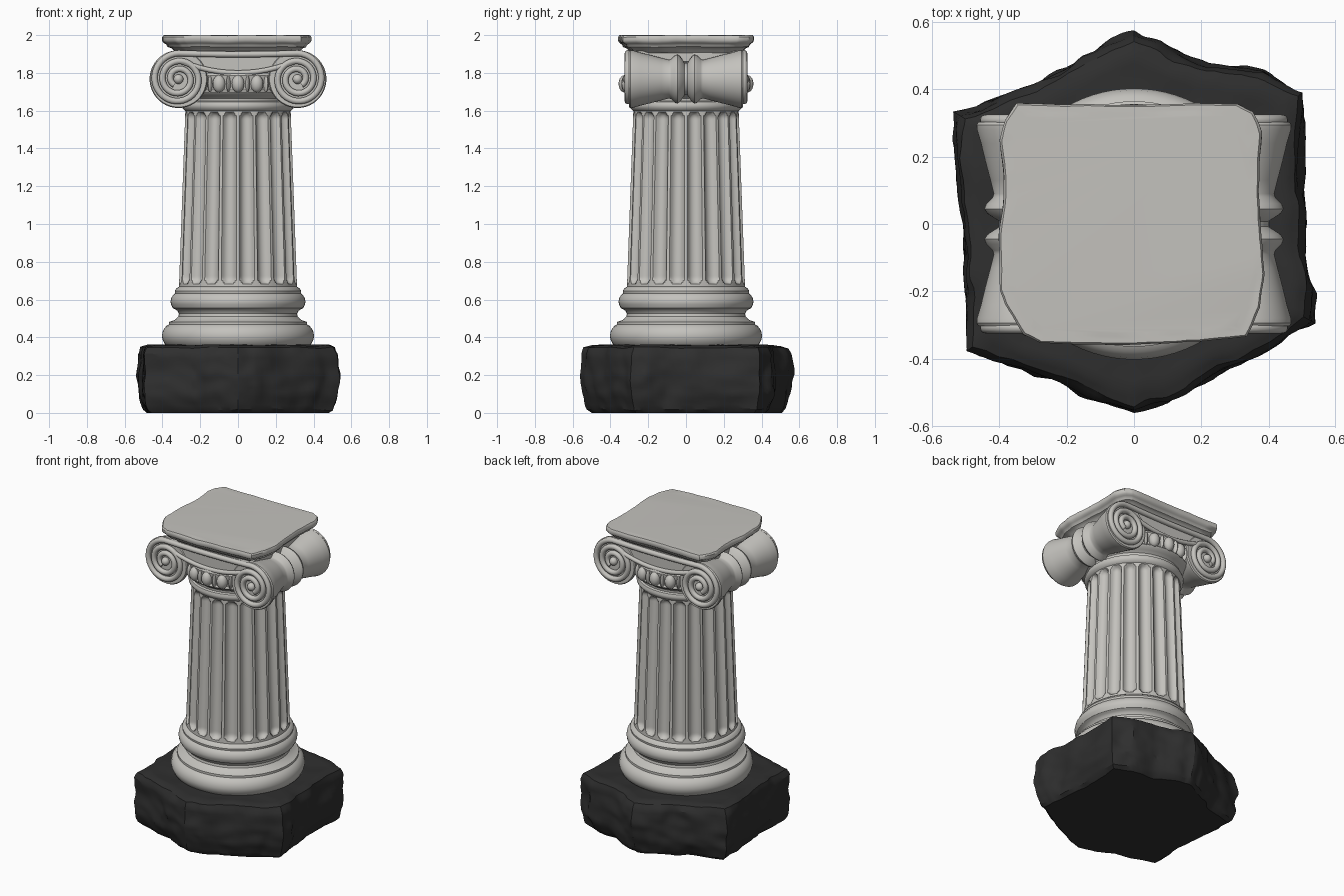
import bpy, bmesh, math
from math import sin, cos, pi, sqrt
from mathutils import Vector, noise

if "Cube" in bpy.data.objects:
    bpy.data.objects.remove(bpy.data.objects["Cube"])


def material(name, rgb):
    m = bpy.data.materials.new(name)
    m.diffuse_color = (*rgb, 1)
    m.use_nodes = True
    m.node_tree.nodes["Principled BSDF"].inputs["Base Color"].default_value = m.diffuse_color
    return m


STONE = material("pale_stone", (0.55, 0.54, 0.51))
ROCK = material("dark_rock", (0.028, 0.028, 0.028))


def finish(name, bm, mat, angle=35):
    bmesh.ops.recalc_face_normals(bm, faces=bm.faces)
    me = bpy.data.meshes.new(name)
    bm.to_mesh(me)
    bm.free()
    me.materials.append(mat)
    ob = bpy.data.objects.new(name, me)
    bpy.context.collection.objects.link(ob)
    bpy.ops.object.select_all(action='DESELECT')
    ob.select_set(True)
    bpy.context.view_layer.objects.active = ob
    bpy.ops.object.shade_smooth_by_angle(angle=math.radians(angle))
    return ob


def skin(name, rings, mat, angle=35):
    """Join closed rings of points with quads and cap both ends."""
    bm = bmesh.new()
    rows = [[bm.verts.new(p) for p in r] for r in rings]
    n = len(rows[0])
    for a, b in zip(rows, rows[1:]):
        for i in range(n):
            j = (i + 1) % n
            bm.faces.new((a[i], a[j], b[j], b[i]))
    bm.faces.new(rows[0])
    bm.faces.new(rows[-1])
    return finish(name, bm, mat, angle)


def lathe(name, profile, mat, n=80):
    """Revolve (radius, height) pairs about z."""
    rings = [[(r * cos(2 * pi * i / n), r * sin(2 * pi * i / n), z) for i in range(n)]
             for r, z in profile]
    return skin(name, rings, mat)


def slab(name, outline, levels, mat, amp, freq, zstep, sub, angle):
    """Rough stone slab: outline scaled at each (scale, z) level, with noise."""
    pts = []
    for a, b in zip(outline, outline[1:] + outline[:1]):
        pts += [Vector(a).lerp(Vector(b), k / sub) for k in range(sub)]
    full = []
    for (s0, z0), (s1, z1) in zip(levels, levels[1:]):
        k = max(1, round(max(abs(z1 - z0), abs(s1 - s0) * 0.4) / zstep))
        full += [(s0 + (s1 - s0) * i / k, z0 + (z1 - z0) * i / k) for i in range(k)]
    full.append(levels[-1])
    zmin, zmax = levels[0][1], levels[-1][1]
    rings = []
    for s, z in full:
        ring = []
        for p in pts:
            v = Vector((p.x * s, p.y * s, z))
            d = noise.noise(v * freq) + 0.5 * noise.noise(v * freq * 2.3) \
                - 0.8 * abs(noise.noise(v * freq * 0.8 + Vector((7, 3, 1))))
            f = 1 + amp * d
            dz = 0 if z in (zmin, zmax) else amp * 0.3 * noise.noise(v * freq + Vector((0, 9, 4)))
            ring.append((v.x * f, v.y * f, min(zmax, max(zmin, z + dz))))
        rings.append(ring)
    return skin(name, rings, mat, angle)


# Rough dark rock plinth
rock = [(0, .56), (.08, .54), (.22, .47), (.38, .45), (.5, .39), (.5, .1), (.505, -.1),
        (.53, -.2), (.53, -.29), (.42, -.36), (.26, -.44), (.1, -.53), (0, -.56),
        (-.1, -.53), (-.22, -.47), (-.25, -.46), (-.5, -.38), (-.5, -.2), (-.51, 0),
        (-.53, .2), (-.53, .33), (-.35, .39), (-.2, .46), (-.1, .52)]
slab("rock_plinth", rock, [(.5, 0), (.91, 0), (.95, .02), (1, .1), (1.01, .2), (1.0, .31),
     (.97, .345), (.9, .358), (.55, .362)], ROCK, .035, 7, .018, 6, 28)

# Moulded column base
lathe("column_base", [(.3, .34), (.37, .35), (.388, .365), (.4, .39), (.403, .41), (.397, .437),
      (.38, .46), (.365, .468), (.365, .482), (.335, .492), (.316, .51), (.313, .525),
      (.32, .54), (.332, .548), (.345, .555), (.355, .575), (.357, .59), (.353, .61),
      (.34, .628), (.333, .632), (.335, .645), (.327, .658), (.313, .668), (.2, .67)], STONE)

# Fluted shaft: grooves with rounded ends
FLUTES, COLS = 20, 12
Z0, Z1, R0, R1 = .655, 1.62, .313, .278
zs = [Z0 + (.09 * i / 10) for i in range(10)]
zs += [.745 + (1.53 - .745) * i / 10 for i in range(10)]
zs += [1.53 + .09 * i / 10 for i in range(11)]
rings = []
for z in zs:
    base = R0 + (R1 - R0) * (z - Z0) / (Z1 - Z0)
    w = max(0, .72 - z, z - 1.555) / .037
    ring = []
    for i in range(FLUTES * COLS):
        t = ((i % COLS) / COLS * 2 - 1) / .76
        r = base - .03 * sqrt(max(0, 1 - t * t - w * w))
        a = 2 * pi * i / (FLUTES * COLS)
        ring.append((r * cos(a), r * sin(a), z))
    rings.append(ring)
skin("fluted_shaft", rings, STONE, 40)

# Neck ring and rounded cushion below the scrolls
lathe("capital_neck", [(.26, 1.59), (.282, 1.6), (.295, 1.615), (.298, 1.63), (.292, 1.645),
      (.28, 1.65), (.282, 1.665), (.3, 1.68), (.322, 1.69), (.328, 1.7), (.318, 1.71),
      (.322, 1.75), (.328, 1.785), (.32, 1.8), (.29, 1.81), (.28, 1.9)], STONE)

# Egg and dart carving on the front and back
bm = bmesh.new()


def bead(angle, radius, size):
    new = bmesh.ops.create_uvsphere(bm, u_segments=14, v_segments=10, radius=1)['verts']
    for v in new:
        x, y, z = v.co.x * size[0], v.co.y * size[1], v.co.z * size[2]
        y += radius
        v.co = (x * cos(angle) - y * sin(angle), x * sin(angle) + y * cos(angle), z + 1.742)


for side in (0, pi):
    for k in range(-2, 3):
        bead(side + k * pi / 10, .325, (.034, .032, .046))
    for k in range(-3, 3):
        bead(side + (k + .5) * pi / 10, .325, (.011, .022, .045))
finish("egg_and_dart", bm, STONE)

# Scroll bolsters, pinched at the middle with a double band
CX, CZ = .315, 1.767
half = [(.02, .303), (.148, .303), (.153, .295), (.152, .28), (.14, .24), (.128, .19),
        (.112, .13), (.102, .09), (.106, .078), (.124, .06), (.13, .045), (.12, .03), (.085, .008)]
prof = half + [(r, -y) for r, y in reversed(half)]
for name, x in (("bolster_left", -CX), ("bolster_right", CX)):
    ob = lathe(name, prof, STONE, 64)
    ob.rotation_euler.x = pi / 2
    ob.location = (x, 0, CZ)

# Scroll body joining the bolsters, with a sagging lower edge


def sag(x):
    return 1.8 + .06 * (x / .3) ** 2


xs = [-.3 + .05 * i for i in range(13)]
outline = [(x, sag(x)) for x in xs] + [(.3, 1.915), (-.3, 1.915)]
skin("scroll_body", [[(x, y, z) for x, z in outline] for y in (-.297, .297)], STONE)


# Raised scroll rims and the eyes
def tube(name, pts, depth):
    cu = bpy.data.curves.new(name, 'CURVE')
    cu.dimensions = '3D'
    cu.bevel_depth = depth
    cu.bevel_resolution = 3
    cu.use_fill_caps = True
    sp = cu.splines.new('POLY')
    sp.points.add(len(pts) - 1)
    for q, p in zip(sp.points, pts):
        q.co = (*p, 1)
    cu.materials.append(STONE)
    bpy.context.collection.objects.link(bpy.data.objects.new(name, cu))


spiral = []
for i in range(91):
    t = i / 90
    a = pi / 2 - t * 2.4 * 2 * pi
    r = .137 - .1 * t
    spiral.append((CX + r * cos(a), CZ + r * sin(a)))
for side, y in (("front", -.308), ("back", .308)):
    rim = [(-x, y, z) for x, z in reversed(spiral)]
    rim += [(x, y, 1.898 + .06 * x * x) for x in (-.2, -.1, 0, .1, .2)]
    rim += [(x, y, z) for x, z in spiral]
    tube(side + "_scroll_rim", rim, .017)
    tube(side + "_lower_rim", [(x, y, sag(x)) for x in xs], .014)
    bm = bmesh.new()
    for x in (-CX, CX):
        new = bmesh.ops.create_uvsphere(bm, u_segments=16, v_segments=10, radius=.026)['verts']
        bmesh.ops.translate(bm, verts=new, vec=(x, y, CZ))
    finish(side + "_scroll_eyes", bm, STONE)

# Worn top slab
top = [(0, .355), (.31, .36), (.355, .335), (.38, .27), (.372, .1), (.38, -.05), (.39, -.15),
       (.375, -.25), (.335, -.335), (.2, -.352), (0, -.36), (-.28, -.355), (-.33, -.33),
       (-.385, -.24), (-.4, -.2), (-.402, -.05), (-.395, .03), (-.387, .14), (-.4, .25),
       (-.385, .31), (-.35, .36)]
slab("top_slab", top, [(.8, 1.905), (.88, 1.932), (.925, 1.938), (.94, 1.95), (.985, 1.962),
     (1.0, 1.972), (1.0, 1.99), (.985, 1.999), (.9, 2.0)], STONE, .012, 8, .012, 5, 35)
